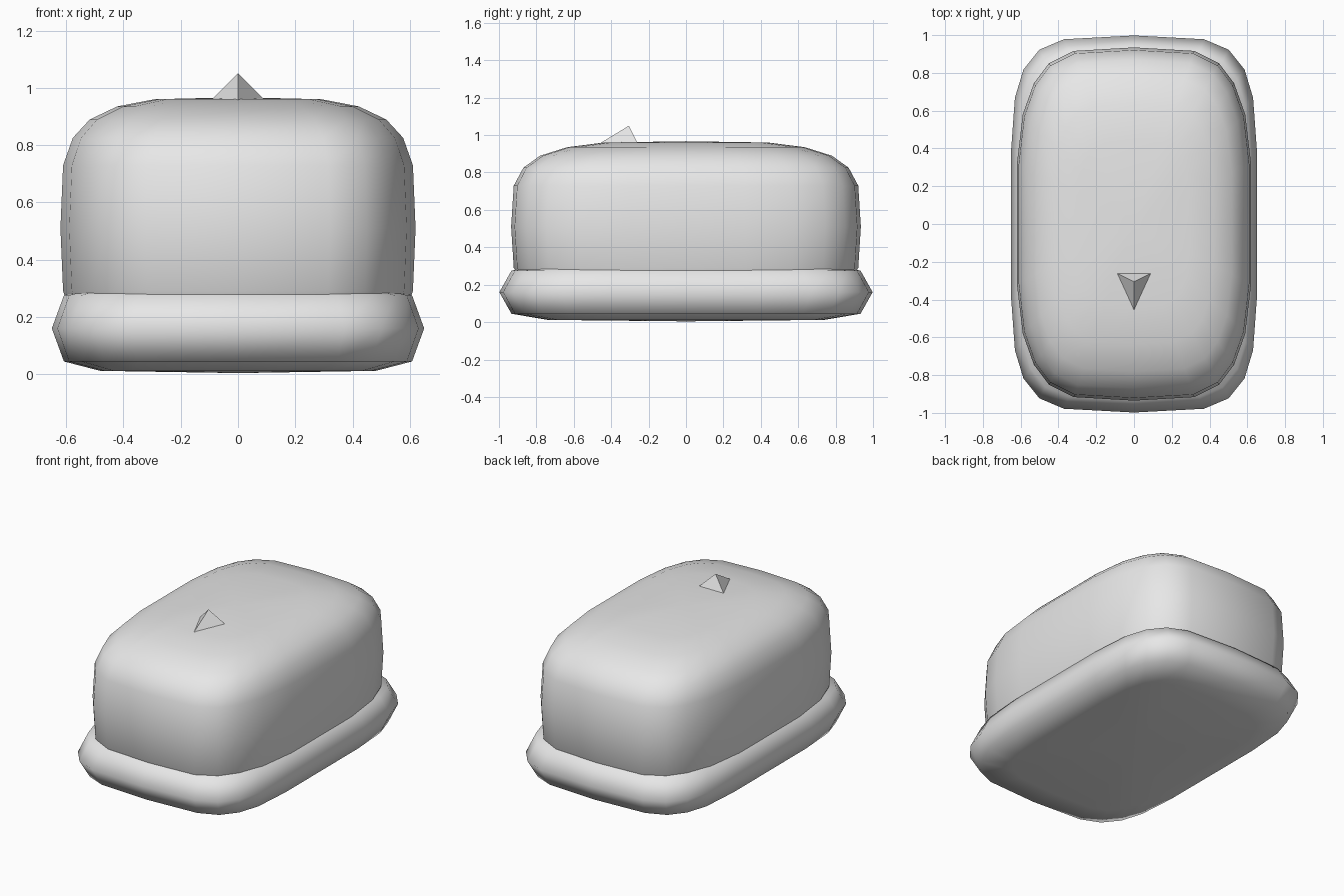
import bpy
import bmesh

cube = bpy.data.objects.get("Cube")
if cube:
    bpy.data.objects.remove(cube)

grey = bpy.data.materials.new("plain grey")
grey.use_nodes = True
grey.diffuse_color = (0.8, 0.8, 0.8, 1)
grey.node_tree.nodes["Principled BSDF"].inputs["Base Color"].default_value = (0.8, 0.8, 0.8, 1)


def finish(name, bm, smooth):
    bmesh.ops.recalc_face_normals(bm, faces=bm.faces)
    mesh = bpy.data.meshes.new(name)
    bm.to_mesh(mesh)
    bm.free()
    mesh.materials.append(grey)
    for p in mesh.polygons:
        p.use_smooth = smooth
    obj = bpy.data.objects.new(name, mesh)
    bpy.context.collection.objects.link(obj)
    return obj


def cushion(name, size, mid_z, quarter, profile):
    """Rounded box: a quarter outline mirrored to a ring, stacked by (scale, height)."""
    hx, hy, hz = size
    half = quarter + [(-x, y) for x, y in reversed(quarter[1:-1])]
    half.append((-1, 0))
    ring = half + [(x, -y) for x, y in reversed(half[1:-1])]
    levels = [(s, -h) for s, h in reversed(profile[1:])] + profile
    bm = bmesh.new()
    rows = [[bm.verts.new((x * s * hx, y * s * hy, mid_z + h * hz)) for x, y in ring]
            for s, h in levels]
    n = len(ring)
    for low, high in zip(rows, rows[1:]):
        for i in range(n):
            j = (i + 1) % n
            bm.faces.new((low[i], low[j], high[j], high[i]))
    # Close both ends with a shallow fan
    for row, h in ((rows[0], -1), (rows[-1], 1)):
        pole = bm.verts.new((0, 0, mid_z + h * hz))
        for i in range(n):
            bm.faces.new((row[i], row[(i + 1) % n], pole))
    return finish(name, bm, True)


# Wide cushion-like base
cushion("base", (0.65, 0.998, 0.156), 0.16,
        [(1, 0), (1, 0.4), (0.97, 0.67), (0.9, 0.82), (0.77, 0.925), (0.57, 0.98), (0, 1)],
        [(1, 0), (0.935, 0.74), (0.74, 0.95)])

# Tall rounded body, its lower part sunk in the base
cushion("body", (0.62, 0.935, 0.457), 0.51,
        [(1, 0), (1, 0.34), (0.95, 0.62), (0.855, 0.797), (0.726, 0.91), (0.516, 0.98), (0, 1)],
        [(1, 0), (0.985, 0.48), (0.93, 0.69), (0.835, 0.83), (0.68, 0.93), (0.47, 0.985)])

# Small pointed nose on top
bm = bmesh.new()
left, right, front, tip = [bm.verts.new(p) for p in (
    (0.096, -0.258, 0.955), (-0.096, -0.258, 0.955), (0, -0.47, 0.95), (0, -0.305, 1.05))]
for tri in ((left, right, front), (left, right, tip), (right, front, tip), (front, left, tip)):
    bm.faces.new(tri)
finish("pointer", bm, False)
